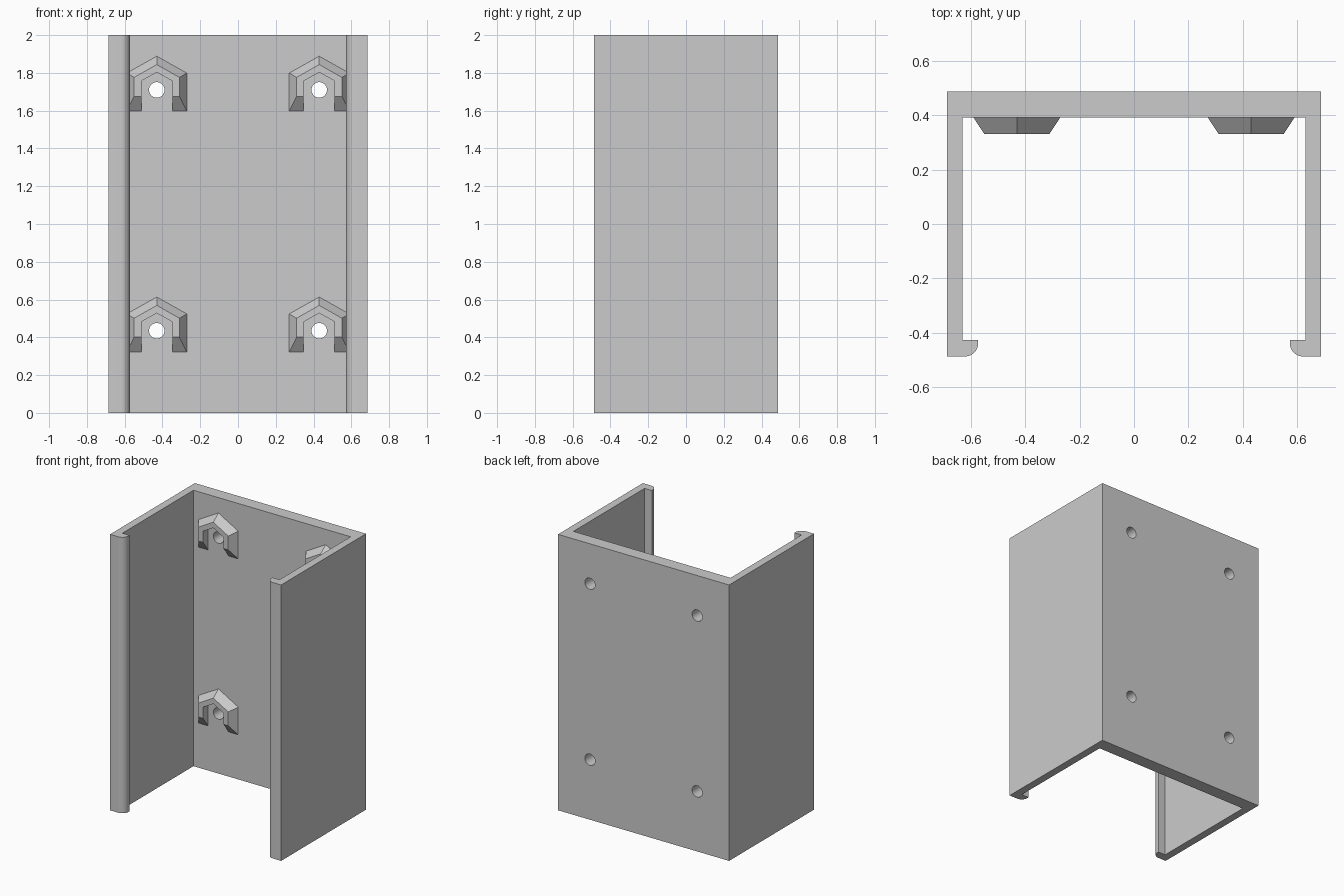
import bpy
import bmesh
from math import radians, sin, cos

cube = bpy.data.objects.get("Cube")
if cube:
    bpy.data.objects.remove(cube, do_unlink=True)

HEIGHT = 2.0
HALF_W, HALF_D = 0.686, 0.486
WALL_IN, BACK_IN = 0.63, 0.39
LIP_X, LIP_Y, LIP_R = 0.572, -0.425, 0.048
HOLE_X, HOLE_Z, HOLE_R = 0.43, (0.435, 1.71), 0.041
BOSS_FRONT = 0.331

grey = bpy.data.materials.new("plain grey")
grey.use_nodes = True
colour = (0.6, 0.6, 0.6, 1)
grey.diffuse_color = colour
grey.node_tree.nodes["Principled BSDF"].inputs["Base Color"].default_value = colour


def finish(name, bm):
    bmesh.ops.recalc_face_normals(bm, faces=bm.faces)
    mesh = bpy.data.meshes.new(name)
    bm.to_mesh(mesh)
    bm.free()
    mesh.materials.append(grey)
    obj = bpy.data.objects.new(name, mesh)
    bpy.context.collection.objects.link(obj)
    return obj


def loft(name, first, second):
    """Solid between two outlines with matching points."""
    bm = bmesh.new()
    a = [bm.verts.new(p) for p in first]
    b = [bm.verts.new(p) for p in second]
    bm.faces.new(a)
    bm.faces.new(b)
    for i in range(len(a)):
        j = (i + 1) % len(a)
        bm.faces.new((a[i], a[j], b[j], b[i]))
    return finish(name, bm)


# Channel: C-shaped profile with rounded lips, extruded upwards
arc = [(LIP_X + LIP_R - LIP_R * cos(radians(t)),
        -HALF_D + LIP_R - LIP_R * sin(radians(t))) for t in range(0, 91, 10)]
half = [(WALL_IN, BACK_IN), (WALL_IN, LIP_Y), (LIP_X, LIP_Y), *arc,
        (HALF_W, -HALF_D), (HALF_W, HALF_D)]
profile = half + [(-x, y) for x, y in reversed(half)]
channel = loft("channel_body",
               [(x, y, 0) for x, y in profile],
               [(x, y, HEIGHT) for x, y in profile])

# Screw holes through the back plate
cutters = []
angles = [radians(t) for t in range(0, 360, 10)]
for z in HOLE_Z:
    for side in (-1, 1):
        ring = [(side * HOLE_X + HOLE_R * cos(t), z + HOLE_R * sin(t)) for t in angles]
        cutter = loft("hole_cutter",
                      [(x, BACK_IN - 0.05, h) for x, h in ring],
                      [(x, HALF_D + 0.05, h) for x, h in ring])
        cutter.hide_render = True
        cutters.append(cutter)
        mod = channel.modifiers.new("hole", 'BOOLEAN')
        mod.operation = 'DIFFERENCE'
        mod.solver = 'EXACT'
        mod.object = cutter

bpy.context.view_layer.update()
graph = bpy.context.evaluated_depsgraph_get()
cut_mesh = bpy.data.meshes.new_from_object(channel.evaluated_get(graph))
channel.modifiers.clear()
channel.data = cut_mesh
for cutter in cutters:
    bpy.data.objects.remove(cutter, do_unlink=True)

bpy.ops.object.select_all(action='DESELECT')
channel.select_set(True)
bpy.context.view_layer.objects.active = channel
bpy.ops.object.shade_smooth_by_angle(angle=radians(30))


# Gabled horseshoe bosses around each hole, tapering towards the front
def arch(half_width, foot, shoulder, apex):
    return [(-half_width, foot), (-half_width, shoulder), (0, apex),
            (half_width, shoulder), (half_width, foot)]


def boss_outline(outer, inner, cx, cz, y):
    return [(cx + x, y, cz + z) for x, z in outer + inner[::-1]]


for row, z in zip(("lower", "upper"), HOLE_Z):
    for side, label in ((-1, "right"), (1, "left")):
        base = boss_outline(arch(0.16, -0.114, 0.09, 0.18),
                            arch(0.082, -0.114, 0.047, 0.093),
                            side * HOLE_X, z, BACK_IN + 0.002)
        front = boss_outline(arch(0.12, -0.034, 0.066, 0.134),
                             arch(0.082, -0.034, 0.047, 0.093),
                             side * HOLE_X, z, BOSS_FRONT)
        loft(f"{row}_{label}_boss", base, front)
